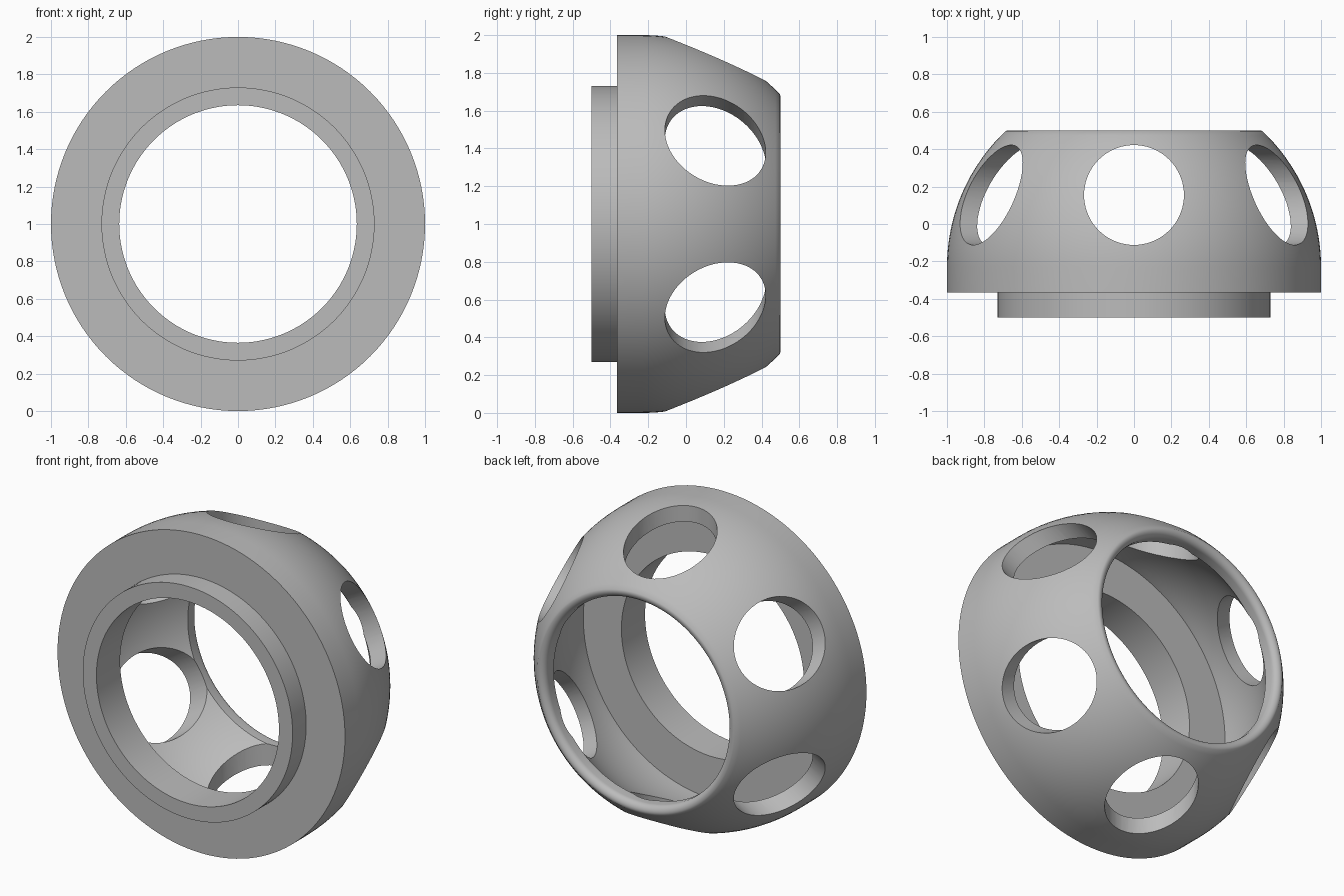
import bpy, bmesh
from math import sin, cos, pi, sqrt, radians
from mathutils import Matrix

cube = bpy.data.objects.get("Cube")
if cube:
    bpy.data.objects.remove(cube)

grey = bpy.data.materials.new("plain_grey")
grey.use_nodes = True
colour = (0.5, 0.5, 0.5, 1)
grey.diffuse_color = colour
grey.node_tree.nodes["Principled BSDF"].inputs["Base Color"].default_value = colour

SEGMENTS = 128
BORE, COLLAR = 0.635, 0.73        # radii of the opening and the front collar
OUTER, INNER = 1.0, 0.9           # radii of the domed wall
FRONT, STEP, BACK = -0.5, -0.365, 0.5
DOME_Y = -0.23                    # centre of the dome along the axis
FLOOR = STEP + 0.1


def dome(radius, y_end, steps=24):
    """Points (radius, y) from the dome's equator to y_end."""
    end = math_asin((y_end - DOME_Y) / radius)
    return [(radius * cos(end * i / steps), DOME_Y + radius * sin(end * i / steps))
            for i in range(steps + 1)]


def math_asin(s):
    from math import asin
    return asin(s)


def make_object(name, bm):
    mesh = bpy.data.meshes.new(name)
    bmesh.ops.recalc_face_normals(bm, faces=bm.faces)
    bm.to_mesh(mesh)
    bm.free()
    mesh.materials.append(grey)
    obj = bpy.data.objects.new(name, mesh)
    bpy.context.collection.objects.link(obj)
    return obj


# Closed wall profile: collar, dome outside, rounded rim, dome inside
fillet = 0.04
rim = [(BORE + fillet - fillet * sin(i * pi / 12),
        BACK - fillet + fillet * cos(i * pi / 12)) for i in range(7)]
inner_end = DOME_Y + sqrt(INNER ** 2 - BORE ** 2)
profile = [(BORE, FRONT), (COLLAR, FRONT), (COLLAR, STEP), (OUTER, STEP)]
profile += dome(OUTER, BACK - 0.003) + rim
profile += dome(INNER, inner_end)[::-1]
profile += [(INNER, FLOOR), (BORE, FLOOR)]

# Revolve the profile around the front-to-back axis
bm = bmesh.new()
rings = []
for s in range(SEGMENTS):
    a = 2 * pi * s / SEGMENTS
    rings.append([bm.verts.new((r * cos(a), y, 1 + r * sin(a))) for r, y in profile])
for s in range(SEGMENTS):
    here, there = rings[s], rings[(s + 1) % SEGMENTS]
    for i in range(len(profile)):
        j = (i + 1) % len(profile)
        bm.faces.new((here[i], here[j], there[j], there[i]))
body = make_object("domed_ring", bm)

# Six radial round holes
bm = bmesh.new()
for k in range(6):
    turn = Matrix.Rotation(radians(60 * k), 4, 'Y')
    place = Matrix.Translation((0, 0.155, 1)) @ turn @ Matrix.Translation((0, 0, 0.9))
    bmesh.ops.create_cone(bm, cap_ends=True, segments=72, radius1=0.267,
                          radius2=0.267, depth=0.6, matrix=place)
cutter = make_object("hole_cutter", bm)
cutter.hide_render = True

cut = body.modifiers.new("round_holes", 'BOOLEAN')
cut.operation = 'DIFFERENCE'
cut.solver = 'EXACT'
cut.object = cutter
bpy.ops.object.select_all(action='DESELECT')
body.select_set(True)
bpy.context.view_layer.objects.active = body
bpy.ops.object.modifier_apply(modifier=cut.name)
bpy.data.objects.remove(cutter)
bpy.ops.object.shade_smooth_by_angle(angle=radians(30))
